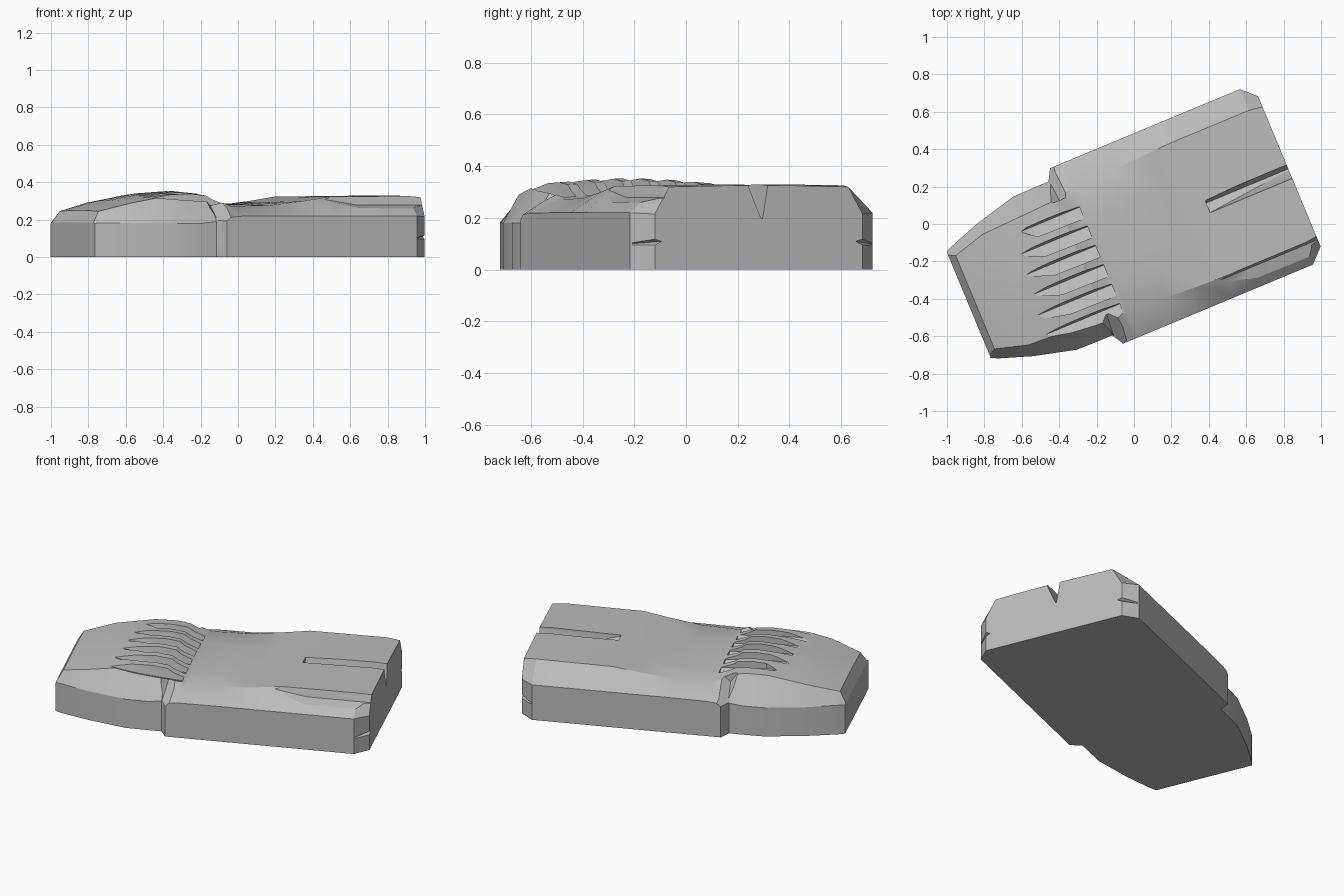
import bpy, bmesh, math
from mathutils import Matrix

if "Cube" in bpy.data.objects:
    bpy.data.objects.remove(bpy.data.objects["Cube"], do_unlink=True)

TURN = Matrix.Rotation(math.radians(22.6), 4, 'Z')
MID = -0.06          # centre line of the slab across its width

grey = bpy.data.materials.new("stone_grey")
grey.use_nodes = True
grey.diffuse_color = (0.5, 0.5, 0.5, 1)
grey.node_tree.nodes["Principled BSDF"].inputs["Base Color"].default_value = (0.5, 0.5, 0.5, 1)


def add_object(name, bm):
    bmesh.ops.recalc_face_normals(bm, faces=bm.faces[:])
    mesh = bpy.data.meshes.new(name)
    bm.to_mesh(mesh)
    bm.free()
    mesh.transform(TURN)
    mesh.materials.append(grey)
    ob = bpy.data.objects.new(name, mesh)
    bpy.context.collection.objects.link(ob)
    return ob


# Body lofted along its length:
# position, half width, wall height, shoulder half width, shoulder height, crown height
STATIONS = [
    (-0.982, 0.307, 0.180, 0.290, 0.184, 0.184),
    (-0.945, 0.325, 0.183, 0.270, 0.245, 0.250),
    (-0.770, 0.385, 0.180, 0.320, 0.290, 0.305),
    (-0.540, 0.443, 0.180, 0.330, 0.332, 0.345),
    (-0.420, 0.445, 0.180, 0.335, 0.334, 0.354),
    (-0.335, 0.445, 0.190, 0.340, 0.325, 0.345),
    (-0.300, 0.508, 0.210, 0.355, 0.305, 0.320),
    (-0.215, 0.508, 0.218, 0.365, 0.272, 0.288),
    (0.000, 0.508, 0.220, 0.370, 0.276, 0.284),
    (0.200, 0.508, 0.220, 0.380, 0.300, 0.298),
    (0.350, 0.508, 0.220, 0.385, 0.323, 0.322),
    (0.800, 0.508, 0.220, 0.385, 0.326, 0.330),
    (0.875, 0.435, 0.215, 0.375, 0.320, 0.326),
]
bm = bmesh.new()
rings = []
for u, w, zw, s, zs, zc in STATIONS:
    half = [(w, 0), (w, zw), (s, zs), (s * 0.5, (zs + zc * 2) / 3)]
    section = half + [(0, zc)] + [(-v, z) for v, z in reversed(half)]
    rings.append([bm.verts.new((u, MID + v, z)) for v, z in section])
for a, b in zip(rings, rings[1:]):
    for i in range(len(a)):
        j = (i + 1) % len(a)
        bm.faces.new((a[i], a[j], b[j], b[i]))
bm.faces.new(rings[0])
bm.faces.new(rings[-1])
body = add_object("slab_body", bm)


def carve(name, points):
    """Cut the convex hull of the points out of the body."""
    bm = bmesh.new()
    for p in points:
        bm.verts.new(p)
    bmesh.ops.convex_hull(bm, input=bm.verts[:])
    cutter = add_object(name, bm)
    cutter.hide_render = True
    mod = body.modifiers.new(name, 'BOOLEAN')
    mod.operation = 'DIFFERENCE'
    mod.solver = 'EXACT'
    mod.object = cutter
    bpy.context.view_layer.objects.active = body
    bpy.ops.object.modifier_apply(modifier=name)
    bpy.data.objects.remove(cutter, do_unlink=True)


# Sawtooth louvres on the raised front: steep on one side, ramped on the other
for i, start in enumerate([-0.58, -0.64, -0.66, -0.67, -0.76, -0.82]):
    v = 0.215 - 0.112 * i
    points = []
    for u, floor, width in ((start, 0.335, 0.02), (-0.50, 0.285, 0.08), (-0.235, 0.262, 0.085)):
        points += [(u, v, 0.40), (u, v - 0.02, floor),
                   (u, v - width, floor + 0.025), (u, v - width, 0.40)]
    carve("louvre_cutter", points)

# Slot running in from the back end
points = []
for u, floor in ((0.40, 0.27), (0.95, 0.185)):
    points += [(u, -0.01, 0.40), (u, -0.045, floor), (u, -0.10, 0.315), (u, -0.10, 0.40)]
carve("rear_slot_cutter", points)

# Ledge along the right shoulder
points = []
for u, drop in ((0.25, 0.04), (0.50, 0.0), (0.95, 0.0)):
    points += [(u, -0.425, 0.40), (u, -0.455, 0.278 + drop), (u, -0.56, 0.25 + drop), (u, -0.56, 0.40)]
carve("ledge_cutter", points)

# Broken notches where the front meets the wider back, one per side
for side in (1, -1):
    outer, inner = MID + side * 0.56, MID + side * 0.33
    carve("side_notch_cutter", [
        (-0.34, outer, 0.13), (-0.45, outer, 0.26), (-0.20, outer, 0.25),
        (-0.32, inner, 0.27), (-0.38, inner, 0.36), (-0.24, inner, 0.34),
        (-0.45, outer, 0.40), (-0.20, outer, 0.40)])

# Chips low down on the back corners
for side in (1, -1):
    v = MID + side * 0.50
    carve("corner_chip_cutter", [(0.90, v, 0.05), (0.90, v, 0.15), (0.80, v, 0.10),
                                 (0.88, v - side * 0.10, 0.11)])

bpy.ops.object.select_all(action='DESELECT')
body.select_set(True)
bpy.context.view_layer.objects.active = body
bpy.ops.object.shade_smooth_by_angle(angle=math.radians(25))
